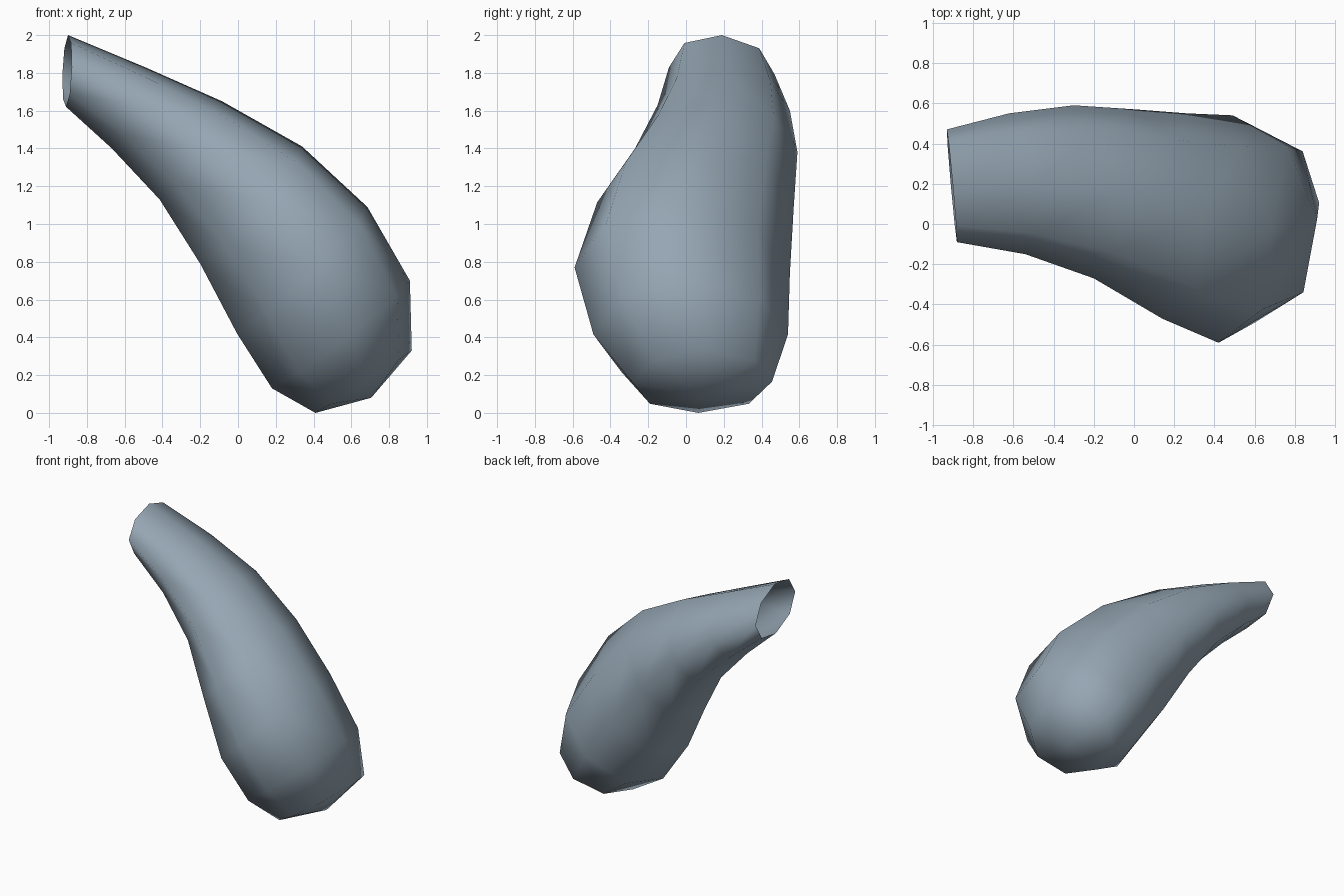
import bpy, bmesh, math
from mathutils import Vector as V

if "Cube" in bpy.data.objects:
    bpy.data.objects.remove(bpy.data.objects["Cube"])

# Eight-sided rings along the bent body: centre, upper half-axis, sideways half-axis
rings = [
    ((-.905, .19, 1.81), (.005, 0, .19), (-.025, .28, -.02)),
    ((-.58, .20, 1.615), (.088, 0, .215), (-.04, .35, -.015)),
    ((-.25, .16, 1.39), (.165, 0, .26), (-.05, .43, -.01)),
    ((.07, .05, 1.10), (.27, 0, .31), (-.07, .52, -.015)),
    ((.34, -.02, .755), (.345, 0, .335), (-.08, .57, -.015)),
    ((.545, .025, .415), (.365, 0, .285), (-.055, .515, 0)),
    ((.665, .085, .165), (.255, .02, .165), (-.01, .37, 0)),
]
SIDES = 8

bm = bmesh.new()
loops = []
for c, a, b in rings:
    angles = [2 * math.pi * i / SIDES for i in range(SIDES)]
    loops.append([bm.verts.new(V(c) + V(a) * math.cos(t) + V(b) * math.sin(t)) for t in angles])

# Side walls, open at the narrow end
for low, high in zip(loops, loops[1:]):
    for i in range(SIDES):
        j = (i + 1) % SIDES
        bm.faces.new((low[i], high[i], high[j], low[j]))

# Shallow domed cap at the wide end
tip = bm.verts.new((.705, .085, .08))
for i in range(SIDES):
    bm.faces.new((loops[-1][i], tip, loops[-1][(i + 1) % SIDES]))

bmesh.ops.recalc_face_normals(bm, faces=bm.faces)
# Make sure normals point outward
f = min(bm.faces, key=lambda f: f.calc_center_median().z)
if f.normal.z > 0:
    bmesh.ops.reverse_faces(bm, faces=bm.faces)
for f in bm.faces:
    f.smooth = True

mesh = bpy.data.meshes.new("curved_body")
bm.to_mesh(mesh)
bm.free()
body = bpy.data.objects.new("curved_body", mesh)
bpy.context.collection.objects.link(body)

mat = bpy.data.materials.new("slate blue grey")
mat.diffuse_color = (.30, .38, .45, 1)
mat.use_nodes = True
mat.node_tree.nodes["Principled BSDF"].inputs["Base Color"].default_value = mat.diffuse_color
mesh.materials.append(mat)
